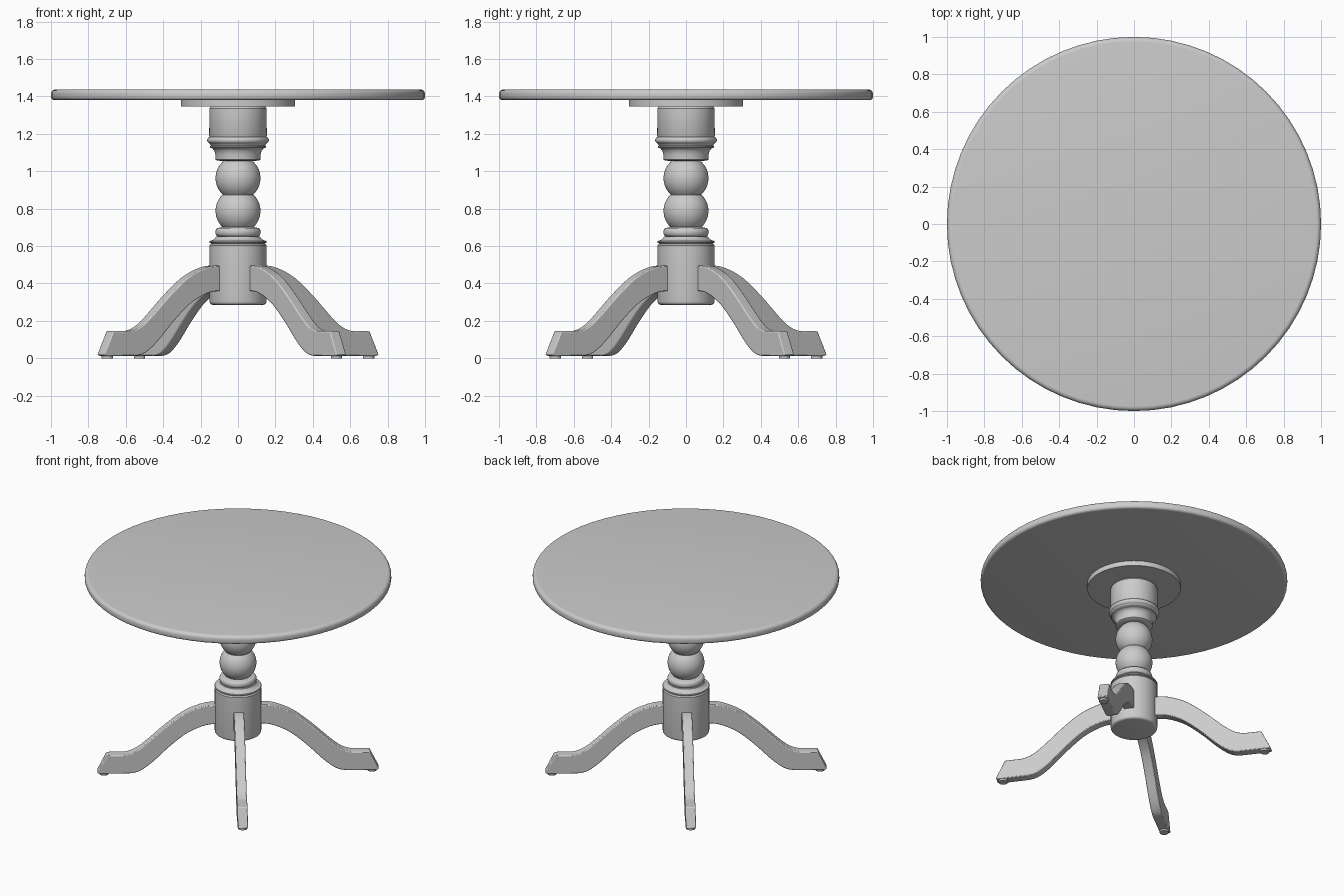
import bpy, bmesh
from math import radians, sin, cos, pi

if "Cube" in bpy.data.objects:
    bpy.data.objects.remove(bpy.data.objects["Cube"])


def finish(name, bm, angle=35):
    bmesh.ops.recalc_face_normals(bm, faces=bm.faces)
    mesh = bpy.data.meshes.new(name)
    bm.to_mesh(mesh)
    bm.free()
    obj = bpy.data.objects.new(name, mesh)
    bpy.context.collection.objects.link(obj)
    bpy.ops.object.select_all(action='DESELECT')
    obj.select_set(True)
    bpy.context.view_layer.objects.active = obj
    bpy.ops.object.shade_smooth_by_angle(angle=radians(angle))
    return obj


def lathe(name, profile, segments=64):
    """Turn an (r, z) profile around z and cap both ends."""
    bm = bmesh.new()
    rings = [[bm.verts.new((r * cos(2 * pi * i / segments), r * sin(2 * pi * i / segments), z))
              for i in range(segments)] for r, z in profile]
    for a, b in zip(rings, rings[1:]):
        for i in range(segments):
            j = (i + 1) % segments
            bm.faces.new((a[i], a[j], b[j], b[i]))
    bm.faces.new(rings[0])
    bm.faces.new(rings[-1])
    return finish(name, bm)


def arc(cr, cz, rr, rz, a0, a1, n=6):
    pts = [radians(a0 + (a1 - a0) * i / n) for i in range(n + 1)]
    return [(cr + rr * cos(a), cz + rz * sin(a)) for a in pts]


def spline(pts, n=5):
    """Catmull-Rom curve through the points."""
    p = [pts[0]] + pts + [pts[-1]]
    out = []
    for k in range(1, len(p) - 2):
        for i in range(n):
            t = i / n
            out.append(tuple(0.5 * (2 * b + (c - a) * t + (2 * a - 5 * b + 4 * c - d) * t * t
                                    + (3 * b - a - 3 * c + d) * t ** 3)
                             for a, b, c, d in zip(*p[k - 1:k + 3])))
    return out + [pts[-1]]


# Round top with softened rim, and the mounting plate beneath it
lathe("table_top", arc(0.98, 1.398, 0.02, 0.018, -90, 0) + arc(0.975, 1.413, 0.025, 0.025, 0, 90))
lathe("mounting_plate", [(0.305, 1.345), (0.305, 1.381)])

# Turned column, bottom to top
column = arc(0.135, 0.303, 0.017, 0.017, -90, 0, 4) + [(0.152, 0.604), (0.145, 0.612)]
column += arc(0.145, 0.622, 0.009, 0.007, -90, 90, 4)
column += [(0.132, 0.634), (0.122, 0.642), (0.118, 0.65)]
column += arc(0.105, 0.674, 0.016, 0.023, -80, 90, 8)
column += arc(0, 0.788, 0.12, 0.12, -46, 46, 16)
column += arc(0, 0.963, 0.12, 0.12, -46, 50, 16)
column += [(0.113, 1.057), (0.12, 1.062), (0.121, 1.09), (0.126, 1.11), (0.136, 1.122), (0.148, 1.126),
           (0.15, 1.132), (0.145, 1.139), (0.15, 1.147)]
column += arc(0.15, 1.166, 0.015, 0.017, -80, 85, 8)
column += [(0.154, 1.188), (0.153, 1.335), (0.145, 1.346)]
lathe("column", column)

# Leg side outline in (radius, z): upper edge out, lower edge back
upper = spline([(0.1, 0.495), (0.19, 0.494), (0.265, 0.475), (0.36, 0.43), (0.475, 0.34),
                (0.60, 0.225), (0.67, 0.171), (0.73, 0.148), (0.77, 0.145)])
lower = spline([(0.71, 0.013), (0.66, 0.022), (0.61, 0.05), (0.545, 0.105), (0.45, 0.2), (0.35, 0.285),
                (0.27, 0.33), (0.19, 0.356), (0.1, 0.36)])
outline = upper + [(0.858, 0.145), (0.92, 0.018), (0.9, 0.012)] + lower
HALF_WIDTH = 0.033

for k in range(4):
    turn = radians(37 + 90 * k)
    bm = bmesh.new()
    face = bm.faces.new([bm.verts.new((r, -HALF_WIDTH, z)) for r, z in outline])
    side = bmesh.ops.extrude_face_region(bm, geom=[face])["geom"]
    bmesh.ops.translate(bm, verts=[v for v in side if isinstance(v, bmesh.types.BMVert)],
                        vec=(0, 2 * HALF_WIDTH, 0))
    leg = finish(f"leg_{k + 1}", bm)
    leg.rotation_euler.z = turn
    bevel = leg.modifiers.new("soft_edges", 'BEVEL')
    bevel.width = 0.006
    bevel.segments = 2
    bevel.limit_method = 'ANGLE'
    bevel.angle_limit = radians(40)

    # Small glide pad under the foot
    pad = lathe(f"foot_pad_{k + 1}", [(0.03, 0), (0.03, 0.016)], 24)
    pad.location = (0.875 * cos(turn), 0.875 * sin(turn), 0)
